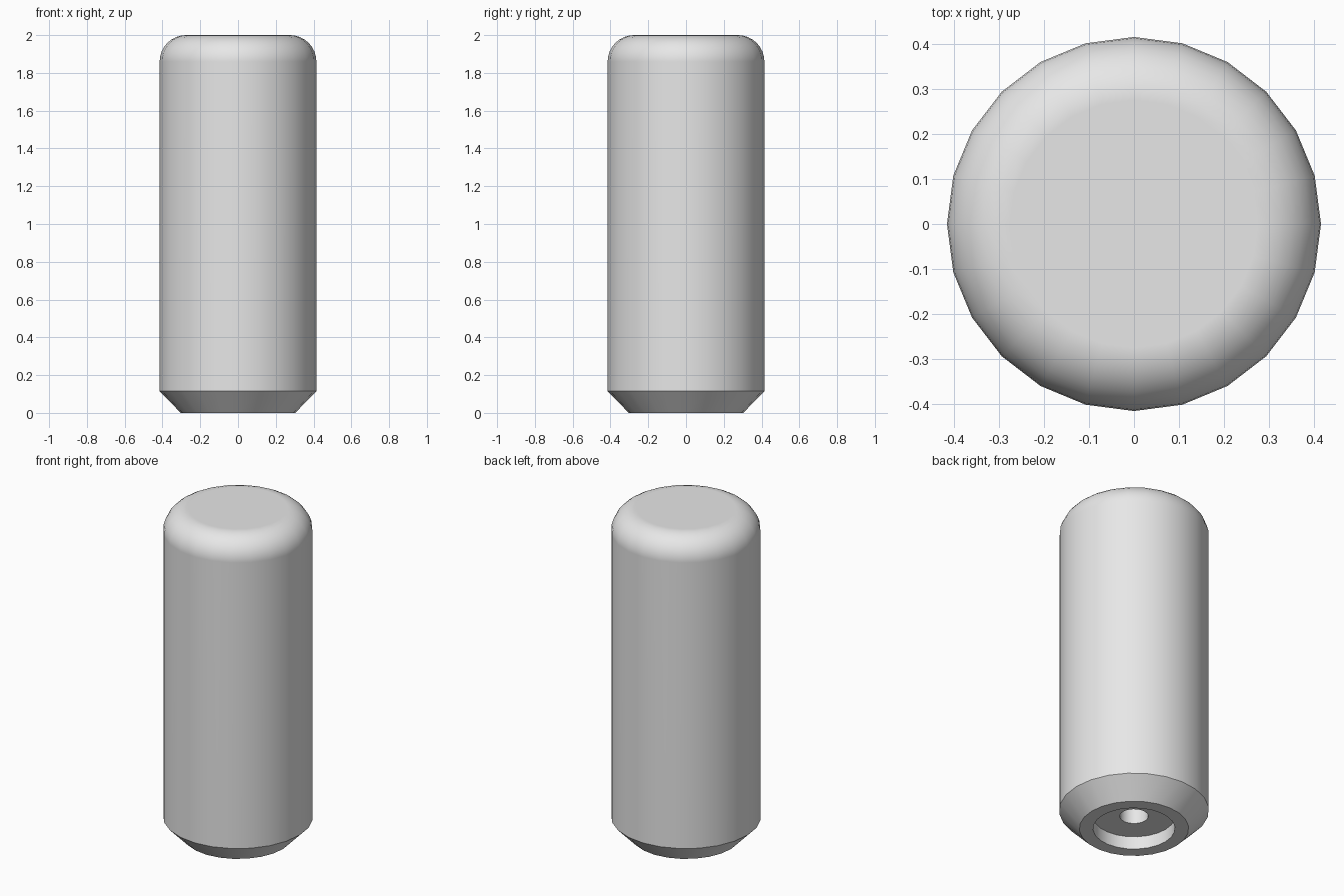
import bpy
import bmesh
from math import pi, sin, cos, radians
from mathutils import Vector

cube = bpy.data.objects.get("Cube")
if cube:
    bpy.data.objects.remove(cube, do_unlink=True)

SIDES = 24
RADIUS, HEIGHT = 0.415, 2.0
FILLET, FILLET_STEPS = 0.14, 8

# Single plain grey material
grey = bpy.data.materials.new("light_grey")
grey.use_nodes = True
colour = (0.8, 0.8, 0.8, 1)
grey.diffuse_color = colour
grey.node_tree.nodes["Principled BSDF"].inputs["Base Color"].default_value = colour


def lathe(name, profile):
    """Revolve (radius, height) points around z and cap both ends."""
    bm = bmesh.new()
    rings = []
    for r, z in profile:
        angles = [2 * pi * i / SIDES for i in range(SIDES)]
        rings.append([bm.verts.new(Vector((r * cos(a), r * sin(a), z))) for a in angles])
    for low, high in zip(rings, rings[1:]):
        for i in range(SIDES):
            j = (i + 1) % SIDES
            bm.faces.new((low[i], low[j], high[j], high[i]))
    bm.faces.new(rings[0])
    bm.faces.new(rings[-1])
    bmesh.ops.recalc_face_normals(bm, faces=bm.faces)
    mesh = bpy.data.meshes.new(name)
    bm.to_mesh(mesh)
    bm.free()
    mesh.materials.append(grey)
    obj = bpy.data.objects.new(name, mesh)
    bpy.context.collection.objects.link(obj)
    return obj


# Centre hole, stepped recess, bottom rim, chamfer and straight wall
profile = [(0.079, 0.5), (0.079, 0.078), (0.227, 0.078), (0.227, 0),
           (0.303, 0), (RADIUS, 0.115)]

# Rounded shoulder up to the flat top
for step in range(FILLET_STEPS + 1):
    a = pi / 2 * step / FILLET_STEPS
    profile.append((RADIUS - FILLET + FILLET * cos(a), HEIGHT - FILLET + FILLET * sin(a)))

body = lathe("handle_body", profile)

# Smooth round surfaces, crisp chamfer and recess edges
bpy.ops.object.select_all(action='DESELECT')
body.select_set(True)
bpy.context.view_layer.objects.active = body
bpy.ops.object.shade_smooth_by_angle(angle=radians(30))
weighted = body.modifiers.new("flat_top_shading", 'WEIGHTED_NORMAL')
weighted.keep_sharp = True
